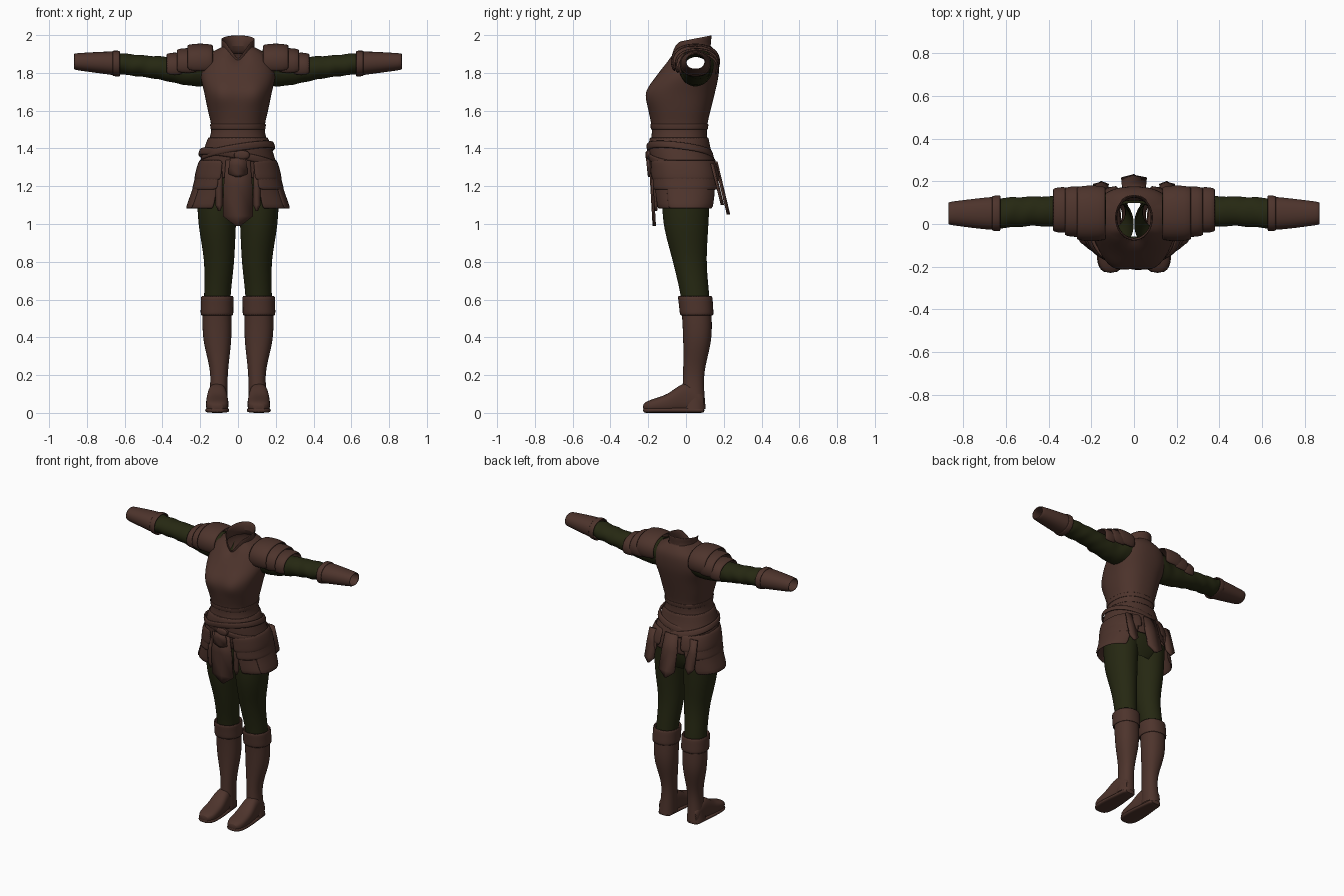
import bpy, bmesh
from math import sin, cos, radians, exp
from mathutils import Vector

cube = bpy.data.objects.get("Cube")
if cube:
    bpy.data.objects.remove(cube)


def material(name, color):
    mat = bpy.data.materials.new(name)
    mat.use_nodes = True
    mat.diffuse_color = (*color, 1)
    shader = mat.node_tree.nodes["Principled BSDF"]
    shader.inputs["Base Color"].default_value = (*color, 1)
    return mat


LEATHER = material("brown leather", (.075, .034, .025))
CLOTH = material("dark green cloth", (.019, .021, .006))

# Body profiles: position on axis, centre u and v, radius u and v
TORSO = [(1.1, 0, 0, .24, .14), (1.2, 0, 0, .21, .16), (1.3, 0, -.01, .2, .165),
         (1.4, 0, -.035, .17, .155), (1.5, 0, -.035, .14, .145), (1.6, 0, -.035, .16, .165),
         (1.7, 0, -.03, .18, .185), (1.8, 0, .015, .2, .16), (1.9, 0, .045, .16, .125),
         (1.94, 0, .035, .08, .1)]
LEG = [(0, .11, .04, .05, .06), (.2, .1, .04, .04, .05), (.4, .11, .06, .07, .07),
       (.6, .11, .05, .07, .075), (.8, .1, .02, .08, .09), (1, .11, 0, .1, .12),
       (1.2, .11, 0, .11, .13)]
ARM = [(.13, .05, 1.83, .1, .1), (.25, .05, 1.81, .08, .08), (.45, .06, 1.83, .07, .06),
       (.65, .05, 1.85, .07, .055), (.87, .05, 1.86, .045, .035)]
FOOT = [(-.23, .11, .03, .03, .02), (-.2, .11, .035, .055, .03), (-.1, .11, .05, .06, .05),
        (0, .11, .08, .05, .08), (.1, .11, .05, .04, .05)]


def section(profile, t):
    """Smooth cross-section of a profile at t."""
    last = len(profile) - 1
    i = max((k for k in range(last) if profile[k][0] <= t), default=0)
    a, b = profile[i], profile[i + 1]
    before, after = profile[max(i - 1, 0)], profile[min(i + 2, last)]
    span = b[0] - a[0]
    s = (t - a[0]) / span
    ring = [t]
    for k in range(1, len(a)):
        slope_a = (b[k] - before[k]) / (b[0] - before[0]) * span
        slope_b = (after[k] - a[k]) / (after[0] - a[0]) * span
        ease = s * s * (3 - 2 * s)
        ring.append(a[k] + (b[k] - a[k]) * ease
                    + slope_a * s * (1 - s) ** 2 - slope_b * s * s * (1 - s))
    return ring


def sections(profile, start, stop, steps, grow=0, flare=0):
    """Evenly spaced sections, pushed outward by grow and opening by flare."""
    rings = []
    for i in range(steps + 1):
        f = i / steps
        t, cu, cv, ru, rv = section(profile, start + (stop - start) * f)
        out = grow + flare * f
        rings.append((t, cu, cv, ru + out, rv + out))
    return rings


def finish(name, bm, mat, mirror=False, thick=0, rounded=True):
    bmesh.ops.recalc_face_normals(bm, faces=bm.faces)
    mesh = bpy.data.meshes.new(name)
    bm.to_mesh(mesh)
    bm.free()
    mesh.materials.append(mat)
    ob = bpy.data.objects.new(name, mesh)
    bpy.context.collection.objects.link(ob)
    if thick:
        solid = ob.modifiers.new("thickness", 'SOLIDIFY')
        solid.thickness, solid.offset = thick, 0
    if rounded:
        subsurf = ob.modifiers.new("round", 'SUBSURF')
        subsurf.levels = subsurf.render_levels = 1
    if mirror:
        ob.modifiers.new("pair", 'MIRROR')
    bpy.ops.object.select_all(action='DESELECT')
    bpy.context.view_layer.objects.active = ob
    ob.select_set(True)
    bpy.ops.object.shade_smooth_by_angle(angle=radians(50))


def signed_power(value, power):
    return (1 if value >= 0 else -1) * abs(value) ** power


def loft(name, rings, mat, axis="z", arc=None, n=28, power=.9, shape=None,
         cap=False, drop=None, **options):
    """Skin over rings; arc limits it to a plate between two angles."""
    bm = bmesh.new()
    first, final = arc or (0, 360)
    count = n + 1 if arc else n
    grid = []
    for t, cu, cv, ru, rv in rings:
        row = []
        for i in range(count):
            angle = radians(first + (final - first) * i / n)
            u = cu + ru * signed_power(cos(angle), power)
            v = cv + rv * signed_power(sin(angle), power)
            p = Vector({"x": (t, u, v), "y": (u, t, v), "z": (u, v, t)}[axis])
            row.append(bm.verts.new(shape(p) if shape else p))
        grid.append(row)
    for low, high in zip(grid, grid[1:]):
        for i in range(n):
            j = (i + 1) % count
            bm.faces.new((low[i], low[j], high[j], high[i]))
    if cap:
        bm.faces.new(grid[0])
        bm.faces.new(grid[-1])
    if drop:
        gone = [f for f in bm.faces if drop(f.calc_center_median())]
        bmesh.ops.delete(bm, geom=gone, context='FACES')
    finish(name, bm, mat, **options)


def flap(name, x, width, top, tip, mirror=False):
    """Hanging pointed flap, creased along its middle; top and tip are (y, z)."""
    bm = bmesh.new()
    top, tip = Vector(top), Vector(tip)
    crease = .006 if tip.x > 0 else -.006
    grid = []
    for f, wide in ((0, .8), (.4, .95), (.85, 1), (1, .15)):
        y, z = top.lerp(tip, f)
        grid.append([bm.verts.new((x + side * wide * width, y + crease * (1 - abs(side)), z))
                     for side in (-1, 0, 1)])
    for low, high in zip(grid, grid[1:]):
        for i in range(2):
            bm.faces.new((low[i], low[i + 1], high[i + 1], high[i]))
    finish(name, bm, LEATHER, mirror, thick=.012, rounded=False)


# Cuirass with a V notch at the throat and open armholes
def chest_shape(p):
    if p.y < .02:
        lobe = exp(-((abs(p.x) - .1) / .05) ** 2) - .4 * exp(-(p.x / .04) ** 2)
        p.y -= .014 * lobe * exp(-((p.z - 1.69) / .07) ** 2)
        if p.z > 1.84:
            notch = max(0, 1 - abs(p.x) / .065)
            p.z = 1.84 + (p.z - 1.84) * (1 - .75 * notch)
    return p


def armhole(c):
    return abs(c.x) > .12 and (c.yz - Vector((.05, 1.85))).length < .055


loft("cuirass", sections(TORSO, 1.38, 1.94, 14), LEATHER, n=36, power=.85,
     shape=chest_shape, drop=armhole)
loft("cuirass_hem", sections(TORSO, 1.5, 1.53, 2, grow=.004), LEATHER, power=.85, thick=.006)


# Standing collar, higher behind
def collar_shape(p):
    if p.z > 1.92:
        p.z += 5 * (p.y + .07) * (p.z - 1.92)
    return chest_shape(p)


loft("collar", [(1.9, 0, .04, .09, .11), (1.93, 0, .025, .08, .095), (1.96, 0, .03, .088, .107)],
     LEATHER, power=1, shape=collar_shape, thick=.008)


# Wrinkled sleeves and bracers with a raised rim
def wrinkle(p):
    p.z += .004 * sin(p.x * 75 + p.y * 30)
    p.y += .004 * sin(p.x * 60 + p.z * 40)
    return p


loft("sleeves", sections(ARM, .13, .64, 16), CLOTH, axis="x", n=20, power=1,
     shape=wrinkle, mirror=True)
loft("bracers", sections(ARM, .63, .87, 5, grow=.005), LEATHER, axis="x", n=20,
     thick=.008, mirror=True)
loft("bracer_rims", sections(ARM, .625, .665, 2, grow=.01), LEATHER, axis="x", n=20,
     thick=.008, mirror=True)

# Overlapping shoulder plates, smaller toward the arm
for i, part in enumerate(("inner", "middle", "outer")):
    start, stop = .13 + .08 * i, .27 + .055 * i
    rings = [(start + (stop - start) * f, .05 + .008 * i, 1.86 - .015 * i,
              .126 - .012 * i + bulge, .09 - .009 * i + bulge)
             for f, bulge in ((0, -.005), (.5, .003), (1, -.005))]
    loft("shoulder_plate_" + part, rings, LEATHER, axis="x", arc=(-30, 212), n=14,
         thick=.012, mirror=True)

# Trousers
seat = [(1.07, 0, .02, .1, .08)]
loft("trouser_hips", seat + sections(TORSO, 1.12, 1.4, 5, grow=-.02), CLOTH)
loft("trouser_legs", sections(LEG, .56, 1.2, 10), CLOTH, n=24, power=1, mirror=True)

# Boots: shaft, turned cuff, foot and sole
loft("boot_shafts", sections(LEG, .02, .6, 10, grow=.006), LEATHER, n=24, mirror=True)
loft("boot_cuffs", sections(LEG, .515, .62, 3, grow=.012), LEATHER, n=24, thick=.01, mirror=True)
foot = sections(FOOT, -.23, .1, 10)
loft("boot_feet", foot, LEATHER, axis="y", n=20, power=.75, cap=True, mirror=True)
loft("boot_soles", [(y, x, .014, wide + .004, .014) for y, x, z, wide, high in foot],
     LEATHER, axis="y", n=16, power=.6, cap=True, mirror=True)


# Waist wrap, open in front below the belts
def front_gap(c):
    return c.z < 1.26 and c.y < -.1 and abs(c.x) < .1


loft("waist_wrap", sections(TORSO, 1.2, 1.46, 6, grow=.006), LEATHER, thick=.008, drop=front_gap)

# Two crossing belts and their knot
for name, tilt, z in (("belt_upper", .16, 1.385), ("belt_lower", -.18, 1.345)):
    def lean(p):
        p.z += tilt * p.x - .12 * (p.y + .03)
        return p
    loft(name, sections(TORSO, z - .02, z + .02, 2, grow=.014), LEATHER, shape=lean, thick=.014)
loft("belt_knot", [(y, .02, 1.365, wide, wide * .6)
                   for y, wide in ((-.215, .02), (-.21, .045), (-.18, .05))],
     LEATHER, axis="y", n=12, cap=True)

# Hip armour: two short upper rows, then long front and side plates
for name, arc, top, bottom, grow in (
        ("top", (-72, 75), 1.34, 1.25, .01), ("middle", (-68, 68), 1.28, 1.2, .014),
        ("front", (-66, -18), 1.24, 1.1, .01), ("side", (-30, 55), 1.25, 1.1, .016)):
    loft("hip_plate_" + name, sections(TORSO, top, bottom - .02, 3, grow, flare=.012), LEATHER,
         arc=arc, n=12, power=.8, thick=.012, mirror=True)

# Hanging flaps in front and behind
flap("front_flap", 0, .08, (-.185, 1.34), (-.165, .99))
flap("buckle_flap", 0, .05, (-.2, 1.35), (-.19, 1.25))
flap("front_straps", .1, .018, (-.165, 1.28), (-.155, 1.07), mirror=True)
flap("back_flap", 0, .06, (.155, 1.33), (.222, 1.05))
flap("back_side_flaps", .155, .036, (.135, 1.32), (.19, 1.1), mirror=True)
